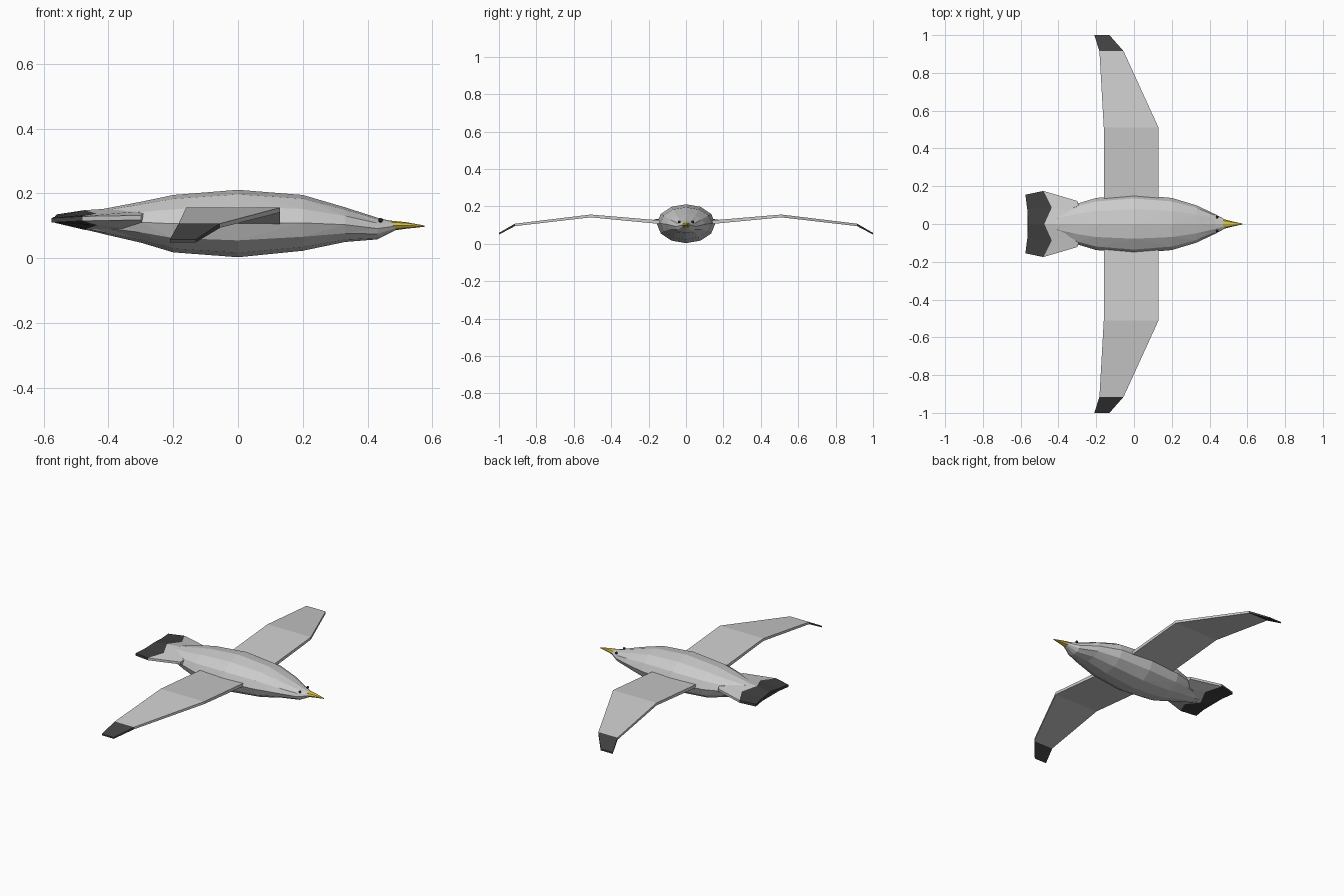
import bpy, bmesh, math

if "Cube" in bpy.data.objects:
    bpy.data.objects.remove(bpy.data.objects["Cube"])


def material(name, color):
    m = bpy.data.materials.new(name)
    m.diffuse_color = (*color, 1)
    m.use_nodes = True
    m.node_tree.nodes["Principled BSDF"].inputs["Base Color"].default_value = m.diffuse_color
    return m


grey = material("feather_grey", (0.6, 0.6, 0.6))
dark = material("feather_dark", (0.05, 0.05, 0.05))
yellow = material("beak_yellow", (0.65, 0.52, 0.06))


def finish(name, bm, mats):
    bmesh.ops.recalc_face_normals(bm, faces=bm.faces)
    me = bpy.data.meshes.new(name)
    bm.to_mesh(me)
    bm.free()
    for m in mats:
        me.materials.append(m)
    ob = bpy.data.objects.new(name, me)
    bpy.context.collection.objects.link(ob)
    return ob


def loft(name, sections, mats, dark_from=None, tri=False):
    """Skin a closed tube through point loops; late bands get the second material."""
    bm = bmesh.new()
    loops = [[bm.verts.new(p) for p in s] for s in sections]
    n = len(loops[0])
    for k in range(len(loops) - 1):
        a, b = loops[k], loops[k + 1]
        late = dark_from is not None and k >= dark_from
        for i in range(n):
            f = bm.faces.new((a[i], a[(i + 1) % n], b[(i + 1) % n], b[i]))
            f.material_index = int(late)
    bm.faces.new(loops[0])
    f = bm.faces.new(loops[-1])
    f.material_index = int(dark_from is not None)
    if tri:
        bmesh.ops.triangulate(bm, faces=bm.faces)
    return finish(name, bm, mats)


# Body: faceted oval rings (x, half width, bottom z, top z), staggered for triangles
stations = [(0.485, 0.022, 0.086, 0.112), (0.43, 0.052, 0.058, 0.125),
            (0.33, 0.099, 0.050, 0.157), (0.20, 0.138, 0.023, 0.195),
            (0.0, 0.156, 0.003, 0.211), (-0.20, 0.138, 0.018, 0.195),
            (-0.30, 0.108, 0.048, 0.174), (-0.40, 0.062, 0.071, 0.155),
            (-0.47, 0.025, 0.088, 0.142)]
rings = []
for x, w, lo, hi in stations:
    c, h = (lo + hi) / 2, (hi - lo) / 2
    rings.append([(x, w * math.cos(math.tau * i / 12), c + h * math.sin(math.tau * i / 12))
                  for i in range(12)])
loft("body", rings, [grey], tri=True)

# Tail: fan with thick middle, thin edges and dark zigzag end band
def tail_section(xs, w, edge, top, bottom):
    xe, xm, xc = xs
    e = 0.007
    mt, mb = edge + (top - edge) * 0.6, edge - (edge - bottom) * 0.6
    return [(xe, w, edge + e), (xm, w * 0.5, mt), (xc, 0, top), (xm, -w * 0.5, mt),
            (xe, -w, edge + e), (xe, -w, edge - e), (xm, -w * 0.5, mb), (xc, 0, bottom),
            (xm, w * 0.5, mb), (xe, w, edge - e)]


loft("tail", [tail_section((-0.30, -0.28, -0.27), 0.122, 0.125, 0.162, 0.055),
              tail_section((-0.48, -0.435, -0.475), 0.175, 0.122, 0.148, 0.088),
              tail_section((-0.575, -0.565, -0.56), 0.155, 0.117, 0.135, 0.108)],
     [grey, dark], dark_from=1)

# Wings: flat slabs (y, trailing x, leading x, top z, thickness), mirrored, dark tips
wing = [(0.08, -0.16, 0.13, 0.120, 0.020), (0.51, -0.16, 0.13, 0.156, 0.015),
        (0.915, -0.183, -0.055, 0.107, 0.013), (1.0, -0.21, -0.13, 0.058, 0.009)]
for side, label in ((1, "left"), (-1, "right")):
    secs = [[(x0, side * y, z), (x1, side * y, z),
             (x1, side * y, z - t), (x0, side * y, z - t)] for y, x0, x1, z, t in wing]
    loft(label + "_wing", secs, [grey, dark], dark_from=2)

    # Eyes
    bm = bmesh.new()
    bmesh.ops.create_icosphere(bm, subdivisions=1, radius=0.008)
    bmesh.ops.translate(bm, verts=bm.verts, vec=(0.44, side * 0.037, 0.117))
    finish(label + "_eye", bm, [dark])

# Beak: small tapered cone
beak = [[(x, w * math.cos(math.tau * i / 8), z + h * math.sin(math.tau * i / 8))
         for i in range(8)]
        for x, w, h, z in ((0.47, 0.027, 0.016, 0.100), (0.52, 0.014, 0.010, 0.101),
                           (0.575, 0.002, 0.002, 0.099))]
loft("beak", beak, [yellow])
